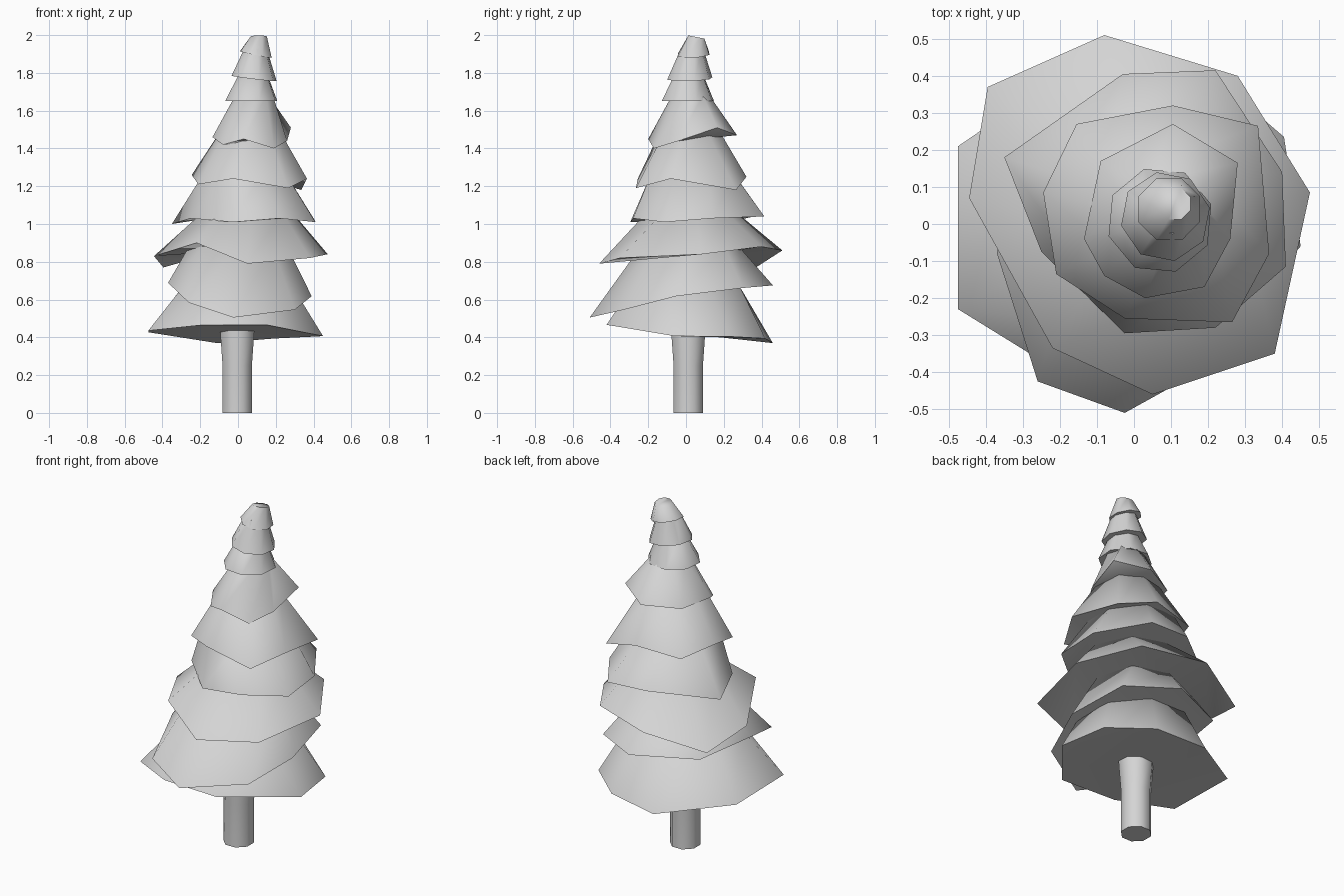
import bpy
import bmesh
from math import atan2, cos, sin, pi, radians
from mathutils import Matrix, Vector

cube = bpy.data.objects.get("Cube")
if cube:
    bpy.data.objects.remove(cube, do_unlink=True)

# One plain grey for the whole tree
grey = bpy.data.materials.new("light_grey")
grey.use_nodes = True
grey.diffuse_color = (0.66, 0.66, 0.66, 1)
grey.node_tree.nodes["Principled BSDF"].inputs["Base Color"].default_value = grey.diffuse_color


def loft(name, rings, smooth):
    """Join rings of points into a closed skin with capped ends."""
    bm = bmesh.new()
    loops = [[bm.verts.new(p) for p in ring] for ring in rings]
    for low, high in zip(loops, loops[1:]):
        for i in range(len(low)):
            j = (i + 1) % len(low)
            bm.faces.new((low[i], low[j], high[j], high[i]))
    bm.faces.new(loops[0][::-1])
    bm.faces.new(loops[-1])
    # split uneven undersides into triangles
    bmesh.ops.triangulate(bm, faces=[f for f in bm.faces if len(f.verts) > 4])
    bmesh.ops.recalc_face_normals(bm, faces=bm.faces)
    mesh = bpy.data.meshes.new(name)
    bm.to_mesh(mesh)
    bm.free()
    mesh.materials.append(grey)
    obj = bpy.data.objects.new(name, mesh)
    bpy.context.collection.objects.link(obj)
    bpy.ops.object.select_all(action='DESELECT')
    obj.select_set(True)
    bpy.context.view_layer.objects.active = obj
    bpy.ops.object.shade_smooth_by_angle(angle=radians(smooth))


def octagon(x, y, r, turn=0.0):
    return [(x + r * cos(turn + i * pi / 4), y + r * sin(turn + i * pi / 4))
            for i in range(8)]


def tier(name, outline, z, crown, top, tilt=(0, 0), droop=(0,) * 8, top_tilt=0.0):
    """A skirt of branches: a tilted, uneven rim narrowing to a small round crown.
    Crown is x, y, radius. Droop lifts each rim corner, in hundredths."""
    rim = [(x, y, z + tilt[0] * x + tilt[1] * y + d / 100)
           for (x, y), d in zip(outline, droop)]
    # turn the crown so that its corners sit above the rim corners
    mid = sum((Vector(p) for p in outline), Vector((0, 0))) / 8
    aim = Vector((0, 0))
    for i, p in enumerate(outline):
        aim += Matrix.Rotation(-i * pi / 4, 2) @ (Vector(p) - mid)
    cap = [(x, y, top + top_tilt * (y - crown[1]))
           for x, y in octagon(*crown, atan2(aim.y, aim.x))]
    loft(name, [rim, cap], 65)


# Trunk, flaring slightly under the branches
loft("trunk", [[(x, y, z) for x, y in octagon(-0.004, 0.012, r, pi / 8)]
               for z, r in ((0, 0.084), (0.25, 0.084), (0.46, 0.1), (0.5, 0.1))], 50)

# Wide lower tiers, rim corners counter-clockwise from +x
tier("branch_tier_1",
     [(.45, -.06), (.405, .235), (.19, .42), (-.11, .46),
      (-.475, .21), (-.475, -.23), (-.2, -.4), (.15, -.42)],
     0.42, (0, 0, 0.29), 0.7, tilt=(0, -0.11), droop=(-2, 1, 2, 0, 3, -1, 0, 0))
tier("branch_tier_2",
     [(.39, -.05), (.33, .3), (.05, .46), (-.3, .3),
      (-.37, -.08), (-.26, -.425), (-.025, -.51), (.3, -.33)],
     0.61, (0, 0.02, 0.26), 0.88, tilt=(-0.06, 0.17), droop=(4, 2, -1, 0, 7, 3, -2, 1))
tier("branch_tier_3",
     [(.475, .085), (.28, .4), (-.08, .51), (-.395, .37),
      (-.445, .07), (-.22, -.335), (.05, -.46), (.38, -.35)],
     0.84, (0.05, 0.03, 0.24), 1.06, droop=(0, 4, 2, -7, -1, 6, -5, -2))
tier("branch_tier_4",
     [(.41, -.115), (.4, .14), (.22, .415), (-.03, .405),
      (-.35, .18), (-.25, -.075), (-.025, -.295), (.22, -.28)],
     1.02, (0.035, 0.035, 0.24), 1.26, droop=(-1, 1, 2, 3, -2, 1, -1, 1))
tier("branch_tier_5",
     [(.365, -.08), (.335, .265), (.105, .32), (-.155, .27),
      (-.245, .085), (-.21, -.135), (-.025, -.255), (.265, -.265)],
     1.22, (0.065, 0.02, 0.155), 1.5, droop=(2, -4, 3, 0, 4, -1, 2, -3))
tier("branch_tier_6",
     [(.28, .165), (.105, .27), (-.09, .17), (-.135, -.04),
      (-.08, -.14), (.03, -.2), (.19, -.17), (.26, -.04)],
     1.45, (0.085, 0.025, 0.1), 1.68, droop=(6, 2, 1, 1, -3, 0, -5, -1))

# Narrow upper tiers, leaning towards the tip
tier("branch_tier_7", octagon(0.07, 0.01, 0.145, 0.3), 1.65, (0.08, 0.015, 0.08), 1.79)
tier("branch_tier_8", octagon(0.085, 0.02, 0.122, 0.2), 1.78,
     (0.093, 0.032, 0.06), 1.93, tilt=(-0.12, 0.03))
tier("tip", octagon(0.095, 0.04, 0.09, 0.4), 1.915, (0.11, 0.055, 0.046), 1.99,
     tilt=(-0.2, 0.05), top_tilt=-0.2)
